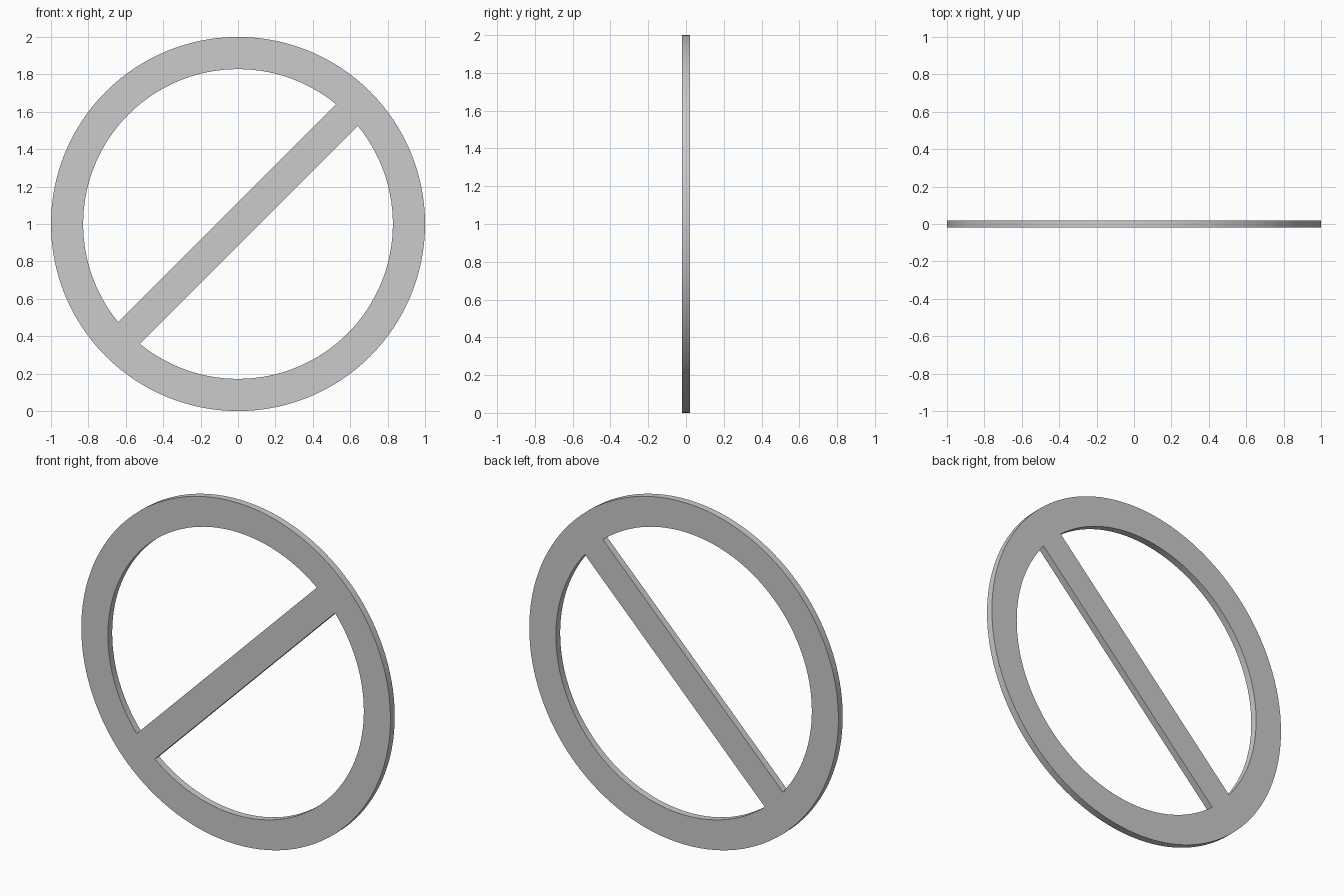
import bpy, bmesh
from math import sin, cos, asin, pi, radians

if "Cube" in bpy.data.objects:
    bpy.data.objects.remove(bpy.data.objects["Cube"])

R_OUT, R_IN = 1.0, 0.828      # ring radii
BAR_HALF = 0.083              # half width of the diagonal bar
DEPTH = 0.04


def arc(radius, start, end, count):
    return [(radius * cos(start + (end - start) * i / count),
             radius * sin(start + (end - start) * i / count)) for i in range(count + 1)]


def add_loop(curve, points):
    spline = curve.splines.new('POLY')
    spline.points.add(len(points) - 1)
    for p, (x, y) in zip(spline.points, points):
        p.co = (x, y, 0, 1)
    spline.use_cyclic_u = True


# Flat profile: outer circle with two half-moon openings left by the bar
profile = bpy.data.curves.new("ring_with_bar", 'CURVE')
profile.dimensions = '2D'
profile.fill_mode = 'BOTH'
profile.extrude = DEPTH / 2
add_loop(profile, arc(R_OUT, 0, 2 * pi, 128)[:-1])
gap = asin(BAR_HALF / R_IN)
for side in (pi / 4, pi / 4 + pi):
    add_loop(profile, arc(R_IN, side + gap, side + pi - gap, 60))

# Stand the plate upright and turn it into a mesh
sign = bpy.data.objects.new("ring_with_bar", profile)
bpy.context.collection.objects.link(sign)
sign.location = (0, 0, R_OUT)
sign.rotation_euler = (radians(90), 0, 0)
bpy.context.view_layer.objects.active = sign
sign.select_set(True)
bpy.ops.object.convert(target='MESH')
sign = bpy.context.object

# Join caps to rims
bm = bmesh.new()
bm.from_mesh(sign.data)
bmesh.ops.remove_doubles(bm, verts=bm.verts, dist=1e-4)
bmesh.ops.recalc_face_normals(bm, faces=bm.faces)
bm.to_mesh(sign.data)
bm.free()
bpy.ops.object.shade_smooth_by_angle(angle=radians(30))
